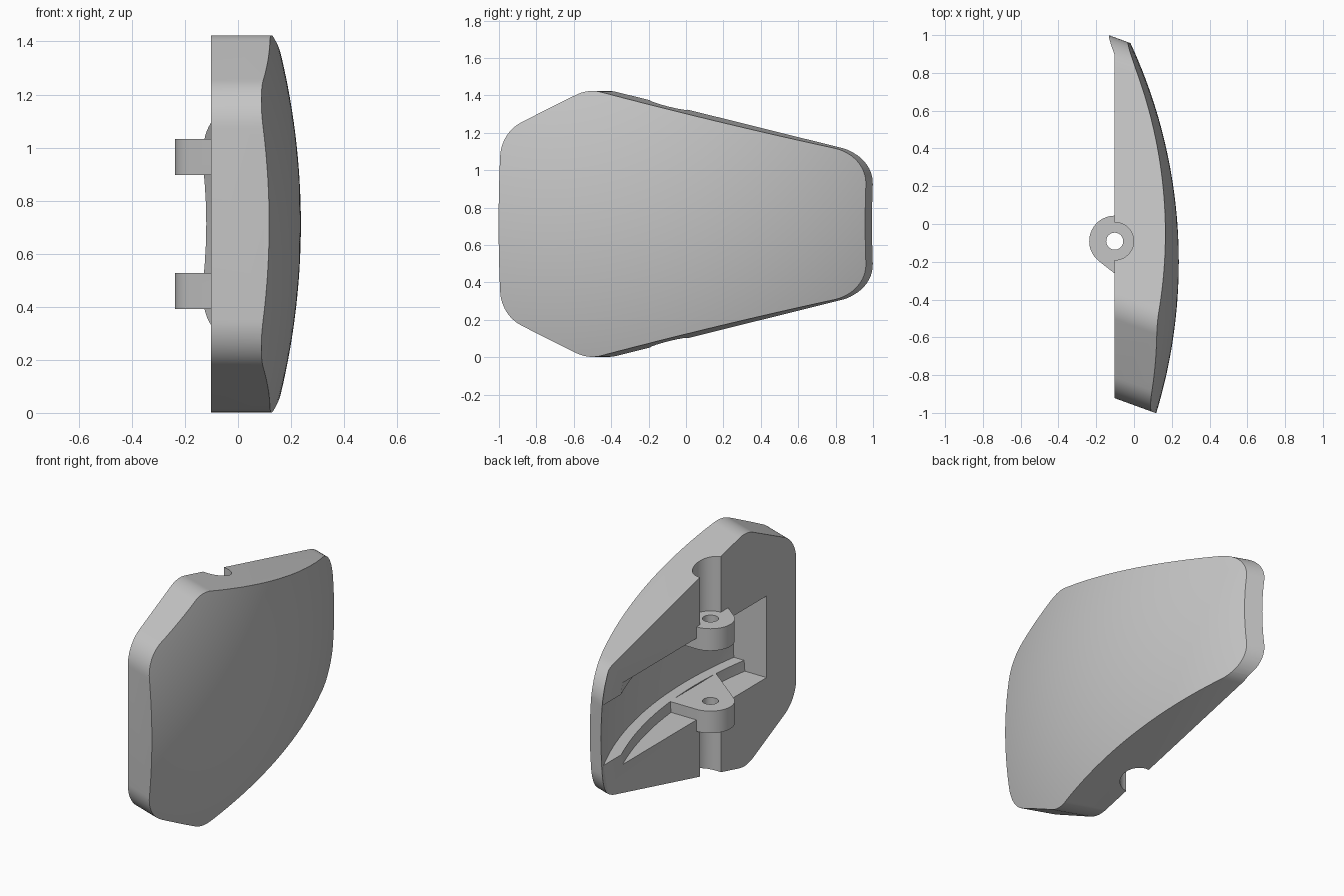
import bpy, bmesh, math
from mathutils import Vector, Matrix

if "Cube" in bpy.data.objects:
    bpy.data.objects.remove(bpy.data.objects["Cube"])

MID = 0.7125            # height of the symmetry plane
BACK = -0.102           # flat rear plane
PIN_Y = -0.091          # pin axis
SHEAR = math.tan(math.radians(20))

grey = bpy.data.materials.new("plain grey")
grey.use_nodes = True
grey.diffuse_color = (0.56, 0.56, 0.56, 1)
grey.node_tree.nodes["Principled BSDF"].inputs["Base Color"].default_value = (0.56, 0.56, 0.56, 1)


def to_object(name, bm):
    bmesh.ops.recalc_face_normals(bm, faces=bm.faces)
    mesh = bpy.data.meshes.new(name)
    bm.to_mesh(mesh)
    bm.free()
    mesh.materials.append(grey)
    obj = bpy.data.objects.new(name, mesh)
    bpy.context.collection.objects.link(obj)
    return obj


def prism(name, points, direction):
    bm = bmesh.new()
    face = bm.faces.new([bm.verts.new(p) for p in points])
    new = bmesh.ops.extrude_face_region(bm, geom=[face])["geom"]
    verts = [v for v in new if isinstance(v, bmesh.types.BMVert)]
    bmesh.ops.translate(bm, verts=verts, vec=direction)
    return to_object(name, bm)


def box(name, x, y, z):
    corners = [(x[0], y[0], z[0]), (x[0], y[1], z[0]), (x[0], y[1], z[1]), (x[0], y[0], z[1])]
    return prism(name, corners, (x[1] - x[0], 0, 0))


def sphere(name, radius):
    bm = bmesh.new()
    bmesh.ops.create_uvsphere(bm, u_segments=96, v_segments=200, radius=radius)
    turn = Matrix.Rotation(math.pi / 2, 4, "Y")
    bmesh.ops.transform(bm, verts=bm.verts, matrix=Matrix.Translation((0.237 - 2.75, -0.2, MID)) @ turn)
    return to_object(name, bm)


def cylinder(name, radius, z0, z1):
    ring = [(BACK + radius * math.cos(a), PIN_Y + radius * math.sin(a), z0)
            for a in (math.tau * i / 48 for i in range(48))]
    return prism(name, ring, (0, 0, z1 - z0))


def combine(target, tool, operation):
    mod = target.modifiers.new("combine", "BOOLEAN")
    mod.operation, mod.solver, mod.object = operation, "EXACT", tool
    bpy.context.view_layer.objects.active = target
    bpy.ops.object.modifier_apply(modifier=mod.name)
    bpy.data.objects.remove(tool)


def rounded(corners, radius, steps=12):
    out = []
    for i, p in enumerate(corners):
        p = Vector(p)
        a = (Vector(corners[i - 1]) - p).normalized()
        b = (Vector(corners[(i + 1) % len(corners)]) - p).normalized()
        half = a.angle(b) / 2
        centre = p + (a + b).normalized() * radius / math.sin(half)
        start = p + a * radius / math.tan(half) - centre
        end = p + b * radius / math.tan(half) - centre
        sweep = start.angle_signed(end)
        for k in range(steps + 1):
            out.append(centre + Matrix.Rotation(-sweep * k / steps, 2) @ start)
    return out


# Body: slanted extrusion of the rounded outline, domed on the outside
upper = [(-0.922, 0.4875), (-0.44, 0.7225), (0.988, 0.3675)]
corners = upper + [(y, -h) for y, h in reversed(upper)]
depth = (-0.25, 0.35)
outline = [(depth[0], y - SHEAR * (depth[0] - BACK), MID + h) for y, h in rounded(corners, 0.2)]
length = depth[1] - depth[0]
body = prism("pad_body", outline, (length, -SHEAR * length, 0))
combine(body, sphere("outer_dome", 2.75), "INTERSECT")

# Flat rear plane and central pocket, both stopped by the inner dome
hollow = box("rear_cut", (-0.6, BACK), (-1.6, 1.6), (-1, 2.5))
combine(hollow, box("pocket_cut", (-0.3, 0.3), (-0.635, 1.3), (MID - 0.185, MID + 0.185)), "UNION")
combine(hollow, sphere("inner_dome", 2.675), "INTERSECT")
combine(body, hollow, "DIFFERENCE")

# Shallower pocket margin, leaving a curved rib along each side
margin = box("margin_cut", (-0.3, 0.3), (-0.635, 1.3), (MID - 0.25, MID + 0.25))
combine(margin, sphere("rib_dome", 2.607), "INTERSECT")
combine(body, margin, "DIFFERENCE")

# Pin groove through the rear
combine(body, cylinder("groove_cut", 0.1, -0.2, 1.7), "DIFFERENCE")

# Two hinge lugs: round nose, one straight side, one slanted side
nose = [math.radians(90 + 142 * i / 28) for i in range(29)]
lug_points = [(0.08, PIN_Y + 0.135)]
lug_points += [(BACK + 0.135 * math.cos(a), PIN_Y + 0.135 * math.sin(a)) for a in nose]
lug_points.append((0.08, -0.405))
for base in (MID - 0.32, MID + 0.185):
    lug = prism("hinge_lug", [(x, y, base) for x, y in lug_points], (0, 0, 0.135))
    combine(body, lug, "UNION")
combine(body, cylinder("pin_hole_cut", 0.045, MID - 0.33, MID + 0.33), "DIFFERENCE")

# Smooth shading with crisp edges
bpy.ops.object.select_all(action="DESELECT")
body.select_set(True)
bpy.context.view_layer.objects.active = body
bpy.ops.object.shade_smooth_by_angle(angle=math.radians(25))
